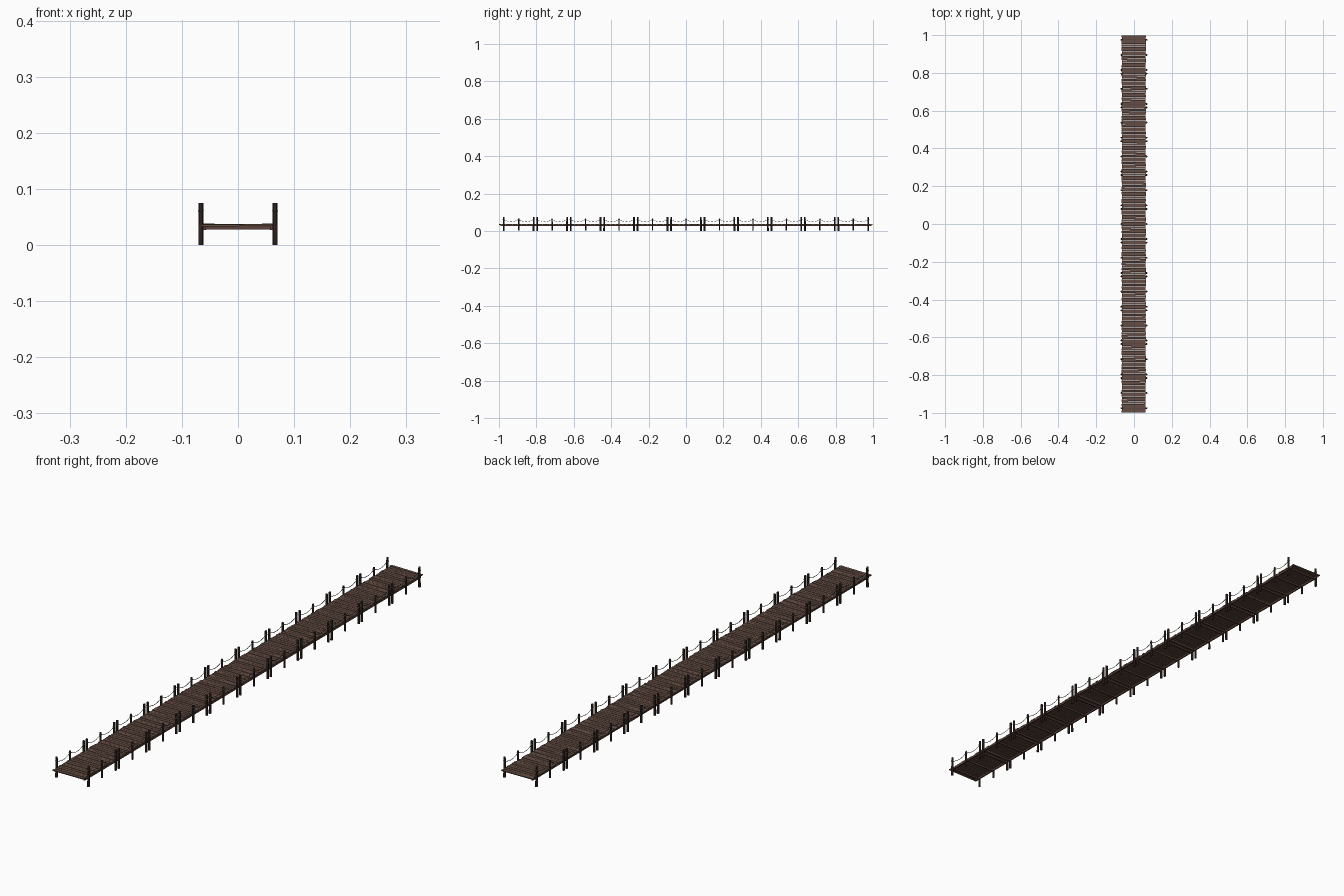
import bpy, bmesh, math, random
from mathutils import Matrix, Vector

if "Cube" in bpy.data.objects:
    bpy.data.objects.remove(bpy.data.objects["Cube"])

random.seed(7)
SEGMENTS, PITCH = 11, 0.179
SIDE = 0.066


def material(name, rgb):
    m = bpy.data.materials.new(name)
    m.diffuse_color = (*rgb, 1)
    m.use_nodes = True
    m.node_tree.nodes["Principled BSDF"].inputs["Base Color"].default_value = m.diffuse_color
    return m


plank_mat = material("plank_wood", (0.13, 0.075, 0.058))
beam_mat = material("beam_wood", (0.10, 0.055, 0.042))
post_mat = material("post_wood", (0.045, 0.026, 0.022))
rope_mat = material("rope_fibre", (0.10, 0.11, 0.08))


def box(bm, center, size, yaw=0.0, tilt=0.0):
    mat = (Matrix.Translation(center) @ Matrix.Rotation(yaw, 4, 'Z')
           @ Matrix.Rotation(tilt, 4, 'Y') @ Matrix.Diagonal((*size, 1)))
    bmesh.ops.create_cube(bm, size=1, matrix=mat)


def post(bm, x, y, z0, z1, r):
    bmesh.ops.create_cone(bm, cap_ends=True, segments=8, radius1=r, radius2=r * 0.92,
                          depth=z1 - z0, matrix=Matrix.Translation((x, y, (z0 + z1) / 2)))


def finish(bm, name, mat):
    me = bpy.data.meshes.new(name)
    bm.to_mesh(me)
    bm.free()
    ob = bpy.data.objects.new(name, me)
    bpy.context.collection.objects.link(ob)
    me.materials.append(mat)
    return ob


centers = [(i - (SEGMENTS - 1) / 2) * PITCH for i in range(SEGMENTS)]

# Deck planks, slightly uneven in length and angle
bm = bmesh.new()
count = 164
step = 2.0 / count
for i in range(count):
    y = -1 + (i + 0.5) * step
    edge = i in (0, count - 1)
    box(bm, (random.uniform(-0.003, 0.0), y, 0.0355 + random.uniform(-0.0004, 0.0004)),
        (0.127 + random.uniform(-0.003, 0.003), step * 0.87, 0.0035),
        0 if edge else random.uniform(-0.008, 0.008), random.uniform(-0.008, 0.008))
finish(bm, "deck_planks", plank_mat)

# Long side beams and a cross beam beneath each pair of posts
bm = bmesh.new()
for cy in centers:
    for s in (-1, 1):
        box(bm, (s * 0.0595, cy, 0.0305), (0.005, PITCH + 0.012, 0.007))
    for dy in (-0.08, 0, 0.08):
        box(bm, (0, cy + dy, 0.0305), (0.128, 0.005, 0.006))
finish(bm, "support_beams", beam_mat)

# Posts: three per side in every section, the middle one shorter
bm = bmesh.new()
for cy in centers:
    for s in (-1, 1):
        for dy in (-0.08, 0, 0.08):
            mid = dy == 0
            post(bm, s * SIDE, cy + dy, 0.003 if mid else 0.0,
                 0.068 if mid else 0.075, 0.0038 if mid else 0.0045)
finish(bm, "posts", post_mat)

# Sagging ropes between the posts, with a wrap around each post
for s, side in ((-1, "left"), (1, "right")):
    cu = bpy.data.curves.new("rope_" + side, 'CURVE')
    cu.dimensions = '3D'
    cu.bevel_depth = 0.0009
    cu.bevel_resolution = 1
    cu.use_fill_caps = True
    for cy in centers:
        for a in (-0.08, 0.0):
            sp = cu.splines.new('POLY')
            sp.points.add(10)
            for k, p in enumerate(sp.points):
                t = k / 10
                p.co = (s * SIDE, cy + a + 0.08 * t, 0.061 - 0.044 * t * (1 - t), 1)
        for dy in (-0.08, 0, 0.08):
            ring = cu.splines.new('POLY')
            ring.points.add(7)
            ring.use_cyclic_u = True
            for k, p in enumerate(ring.points):
                ang = math.tau * k / 8
                p.co = (s * SIDE + 0.0044 * math.cos(ang),
                        cy + dy + 0.0044 * math.sin(ang), 0.061, 1)
    ob = bpy.data.objects.new("rope_" + side, cu)
    bpy.context.collection.objects.link(ob)
    cu.materials.append(rope_mat)
